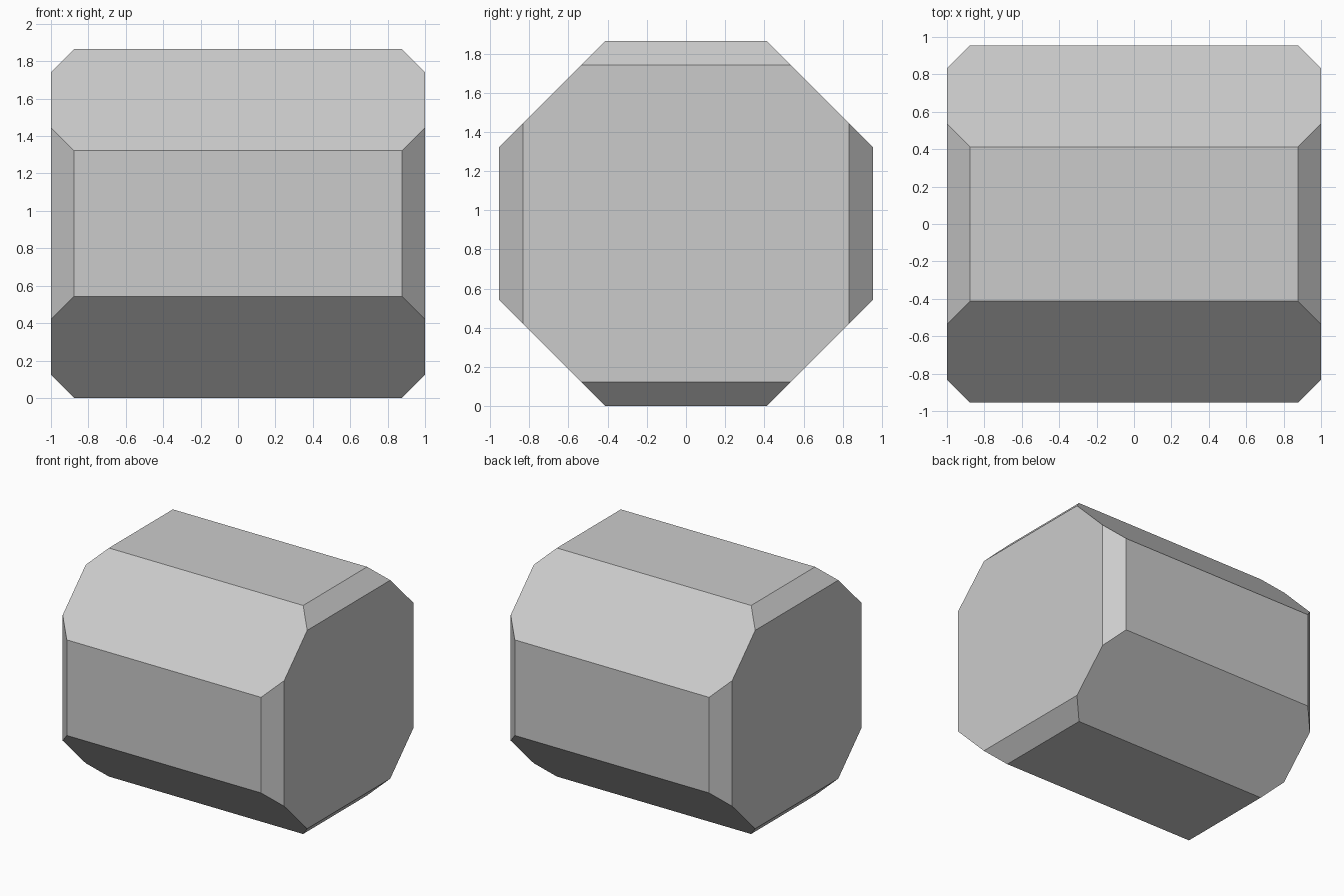
import bpy, bmesh
from mathutils import Vector

if "Cube" in bpy.data.objects:
    bpy.data.objects.remove(bpy.data.objects["Cube"])

HALF = Vector((1.0, 0.955, 0.9325))
bm = bmesh.new()

# Block
bmesh.ops.create_cube(bm, size=2)
bmesh.ops.scale(bm, vec=HALF, verts=bm.verts)


def cut_edge(axis_a, axis_b, distance):
    """Slice 45 degree bevels off the four edges between two axes."""
    for sa in (-1, 1):
        for sb in (-1, 1):
            n = Vector((0, 0, 0))
            n[axis_a], n[axis_b] = sa, sb
            cut = bmesh.ops.bisect_plane(
                bm, geom=bm.verts[:] + bm.edges[:] + bm.faces[:], dist=1e-5,
                plane_co=n * distance / 2, plane_no=n, clear_outer=True)
            edges = [e for e in cut["geom_cut"] if isinstance(e, bmesh.types.BMEdge)]
            bmesh.ops.edgeloop_fill(bm, edges=edges)


# Wide bevels along the length, narrow ones around both ends
cut_edge(1, 2, 1.345)
cut_edge(0, 2, HALF.x + HALF.z - 0.123)
cut_edge(0, 1, HALF.x + HALF.y - 0.123)

# Stand it on the floor
bmesh.ops.translate(bm, vec=(0, 0, HALF.z), verts=bm.verts)
bmesh.ops.recalc_face_normals(bm, faces=bm.faces)

mesh = bpy.data.meshes.new("faceted_block")
bm.to_mesh(mesh)
bm.free()
bpy.context.collection.objects.link(bpy.data.objects.new("faceted_block", mesh))
